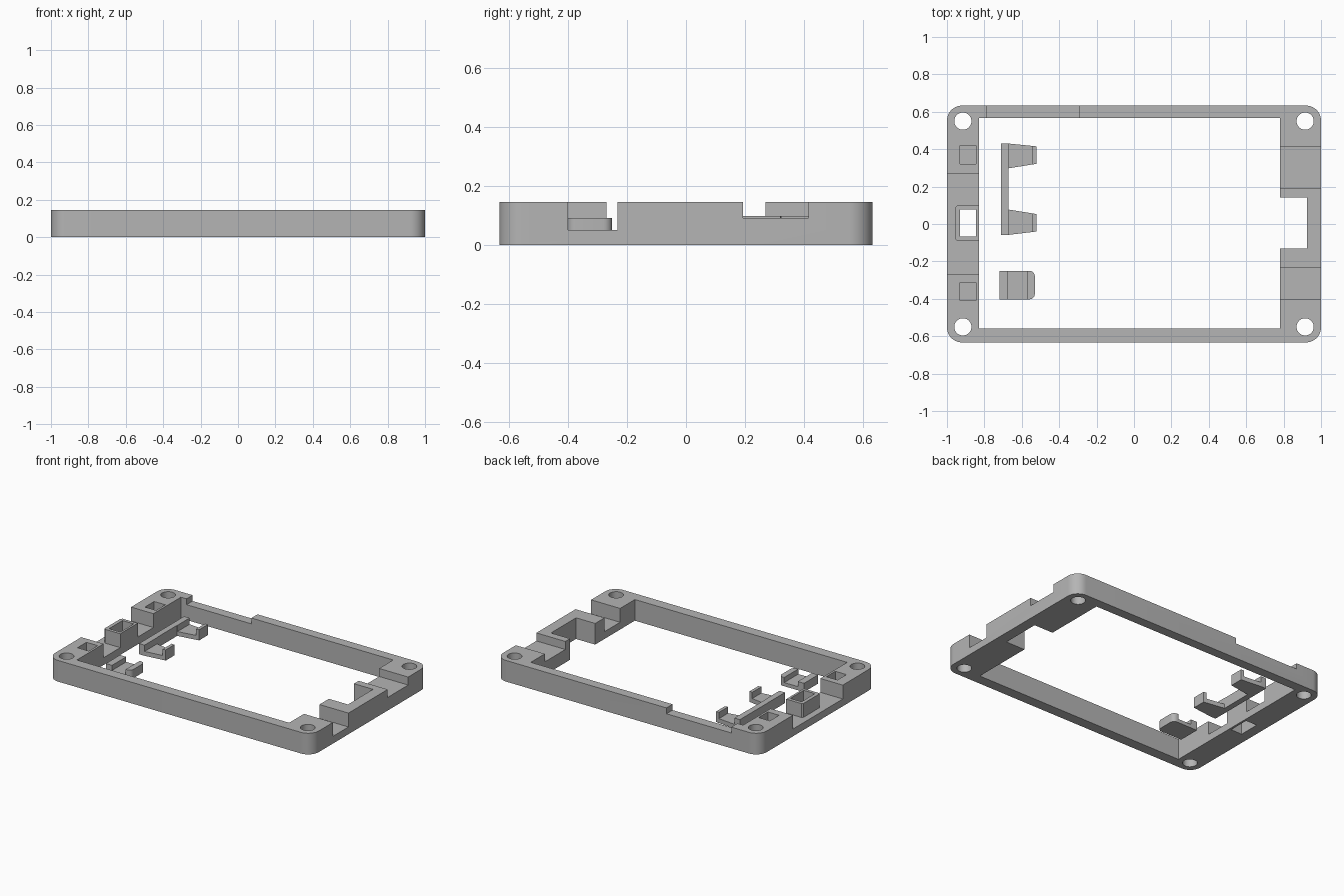
import bpy, bmesh, math

old = bpy.data.objects.get("Cube")
if old:
    bpy.data.objects.remove(old, do_unlink=True)

grey = bpy.data.materials.new("plain grey")
grey.use_nodes = True
colour = (0.46, 0.46, 0.46, 1)
grey.diffuse_color = colour
grey.node_tree.nodes["Principled BSDF"].inputs["Base Color"].default_value = colour

H = 0.145      # frame height
FLOOR = 0.05   # height of the deep recesses


def prism(name, outline, z0, z1):
    """Extrude a counter-clockwise outline from z0 to z1."""
    bm = bmesh.new()
    face = bm.faces.new([bm.verts.new((x, y, z0)) for x, y in outline])
    top = bmesh.ops.extrude_face_region(bm, geom=[face])["geom"]
    for v in top:
        if isinstance(v, bmesh.types.BMVert):
            v.co.z = z1
    bmesh.ops.recalc_face_normals(bm, faces=bm.faces)
    mesh = bpy.data.meshes.new(name)
    bm.to_mesh(mesh)
    bm.free()
    ob = bpy.data.objects.new(name, mesh)
    bpy.context.collection.objects.link(ob)
    mesh.materials.append(grey)
    return ob


def arc(cx, cy, r, start, end, n):
    angles = [math.radians(start + (end - start) * i / n) for i in range(n + 1)]
    return [(cx + r * math.cos(a), cy + r * math.sin(a)) for a in angles]


def rect(x0, x1, y0, y1):
    return [(x0, y0), (x1, y0), (x1, y1), (x0, y1)]


def boolean(target, other, operation="DIFFERENCE"):
    """Apply a boolean and remove the helper object."""
    other.hide_render = True
    mod = target.modifiers.new("shape", "BOOLEAN")
    mod.object, mod.operation, mod.solver = other, operation, "EXACT"
    bpy.context.view_layer.objects.active = target
    bpy.ops.object.modifier_apply(modifier=mod.name)
    bpy.data.objects.remove(other, do_unlink=True)


def cut(target, outline, z0=-0.1, z1=0.3):
    boolean(target, prism("cutter", outline, z0, z1))


def smooth(ob):
    bpy.ops.object.select_all(action="DESELECT")
    ob.select_set(True)
    bpy.context.view_layer.objects.active = ob
    bpy.ops.object.shade_smooth_by_angle(angle=math.radians(30))


# Rounded frame with its main opening
R, W, D = 0.08, 1.0, 0.633
outline = []
for sx, sy, start in ((1, 1, 0), (-1, 1, 90), (-1, -1, 180), (1, -1, 270)):
    outline += arc(sx * (W - R), sy * (D - R), R, start, start + 90, 10)
frame = prism("frame", outline, 0, H)
cut(frame, rect(-0.83, 0.78, -0.56, 0.567))

# Screw holes in the corners
for sx in (-1, 1):
    for sy in (-1, 1):
        cut(frame, arc(sx * 0.915, sy * 0.55, 0.046, 0, 348.75, 31))

# Right wall: through notch and two cable recesses
cut(frame, rect(0.7, 0.925, -0.13, 0.142))
cut(frame, rect(0.7, 1.1, -0.4, -0.232), FLOOR)
cut(frame, rect(0.7, 1.1, 0.193, 0.415), 0.09)

# Left wall: lowered middle leaving a square socket
cut(frame, [(-1.1, -0.27), (-0.7, -0.27), (-0.7, -0.09), (-0.945, -0.09), (-0.955, -0.08),
            (-0.955, 0.09), (-0.945, 0.1), (-0.7, 0.1), (-0.7, 0.27), (-1.1, 0.27)], FLOOR)
cut(frame, rect(-0.93, -0.845, -0.068, 0.077))
for y0, y1 in ((-0.41, -0.313), (0.32, 0.42)):
    cut(frame, rect(-0.93, -0.845, y0, y1), FLOOR)

# Back wall: shallow slot
cut(frame, rect(-0.787, -0.295, 0.5, 0.7), 0.105)
smooth(frame)

# Double clip: a bar with two tapering arms, each ending in a lip
BASE, SEAT, TOP = 0.025, 0.055, 0.098
double_clip = prism("double_clip", [
    (-0.71, -0.058), (-0.67, -0.058), (-0.52, -0.04), (-0.52, 0.053), (-0.67, 0.077),
    (-0.67, 0.298), (-0.52, 0.322), (-0.52, 0.415), (-0.67, 0.43), (-0.71, 0.43)], BASE, TOP)
for y0, y1 in ((-0.1, 0.1), (0.25, 0.5)):
    cut(double_clip, rect(-0.668, -0.542, y0, y1), SEAT)

# Single clip: a U-shaped block with rounded front corners
single_clip = prism("single_clip", [(-0.72, -0.25), (-0.72, -0.403)]
                    + arc(-0.56, -0.373, 0.03, 270, 360, 6)
                    + arc(-0.56, -0.28, 0.03, 0, 90, 6), 0.03, 0.09)
cut(single_clip, rect(-0.673, -0.57, -0.5, -0.2), SEAT)
smooth(single_clip)
